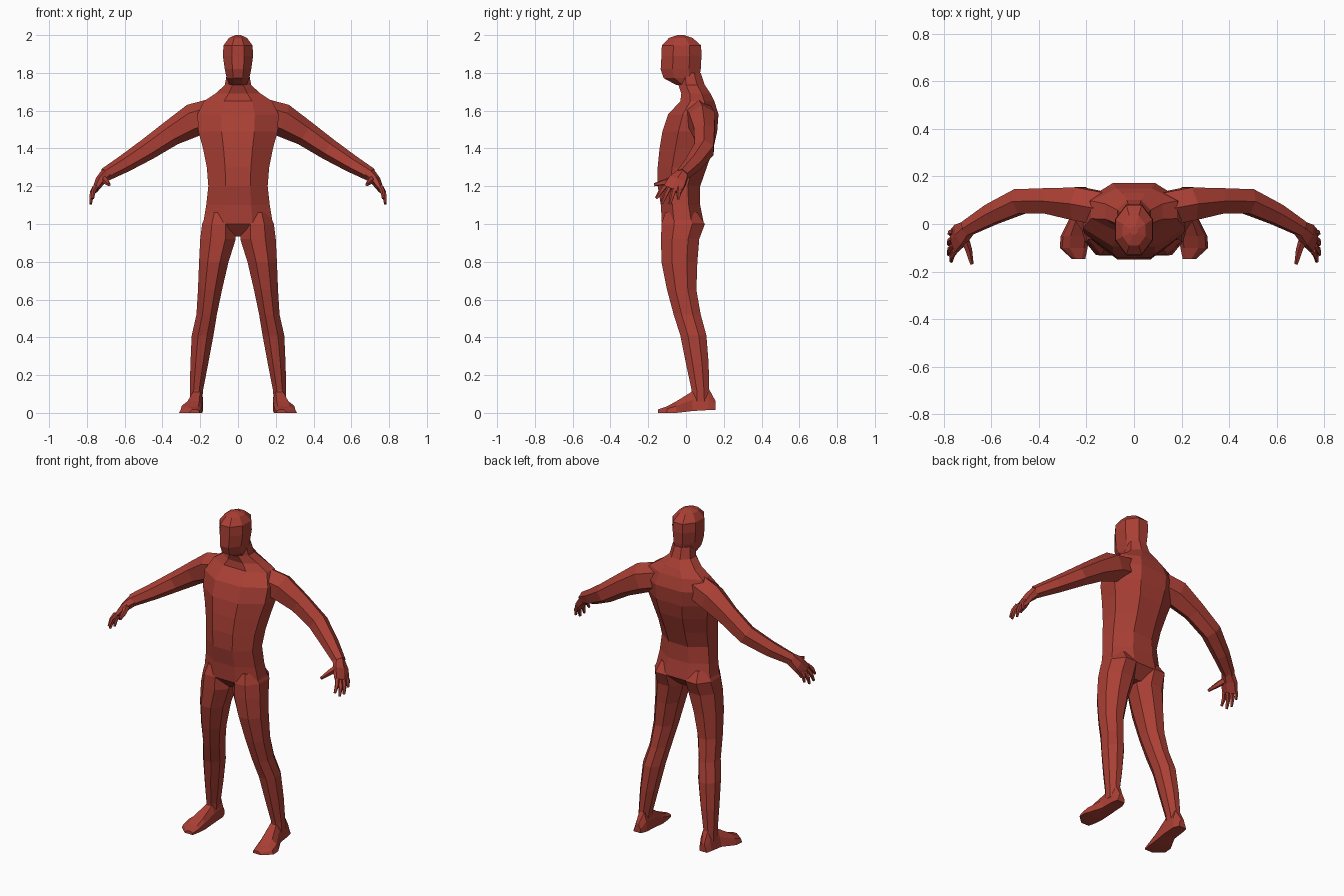
import bpy, bmesh, math
from mathutils import Vector

skin = bpy.data.materials.new("red_clay")
skin.diffuse_color = (0.40, 0.05, 0.035, 1)


def loft(name, rings, mirror=False):
    """Skin a closed surface over a list of point rings."""
    bm = bmesh.new()
    vs = [[bm.verts.new(p) for p in r] for r in rings]
    n = len(vs[0])
    for a, b in zip(vs, vs[1:]):
        for i in range(n):
            j = (i + 1) % n
            bm.faces.new((a[i], a[j], b[j], b[i]))
    bm.faces.new(vs[0])
    bm.faces.new(vs[-1])
    bmesh.ops.recalc_face_normals(bm, faces=bm.faces)
    me = bpy.data.meshes.new(name)
    bm.to_mesh(me)
    bm.free()
    me.materials.append(skin)
    ob = bpy.data.objects.new(name, me)
    bpy.context.collection.objects.link(ob)
    if mirror:
        ob.modifiers.new("Mirror", 'MIRROR')
    return ob


def slab(z, x0, x1, y0, y1, n=8):
    """Level ring whose flats touch the given limits."""
    k = 1 / math.cos(math.pi / n)
    cx, cy, rx, ry = (x0 + x1) / 2, (y0 + y1) / 2, (x1 - x0) / 2, (y1 - y0) / 2
    return [(cx + rx * k * math.cos(t), cy + ry * k * math.sin(t), z)
            for t in ((i + 0.5) * 2 * math.pi / n for i in range(n))]


def limb(name, path, side=(0, 1, 0), n=6):
    """Tube along (point, width radius, depth radius), mirrored."""
    pts = [Vector(p[0]) for p in path]
    rings = []
    for i, (_, ru, rv) in enumerate(path):
        t = (pts[min(i + 1, len(pts) - 1)] - pts[max(i - 1, 0)]).normalized()
        u = Vector(side)
        u = (u - t * u.dot(t)).normalized()
        v = t.cross(u)
        rings.append([pts[i] + u * ru * math.cos(a) + v * rv * math.sin(a)
                      for a in ((k + 0.5) * 2 * math.pi / n for k in range(n))])
    return loft(name, rings, True)


# torso and neck: height, half width, front, back
loft("torso", [slab(z, -w, w, f, b) for z, w, f, b in [
    (0.935, 0.05, -0.07, 0.03), (1.00, 0.185, -0.128, 0.095),
    (1.10, 0.168, -0.133, 0.075), (1.20, 0.157, -0.15, 0.075),
    (1.30, 0.165, -0.15, 0.11), (1.40, 0.185, -0.14, 0.145),
    (1.49, 0.21, -0.125, 0.165), (1.58, 0.215, -0.095, 0.172),
    (1.65, 0.18, -0.03, 0.15), (1.69, 0.12, -0.025, 0.13),
    (1.735, 0.07, -0.04, 0.10), (1.80, 0.058, -0.04, 0.078)]])

# head: height, half width, front, back
loft("head", [slab(z, -w, w, f, b) for z, w, f, b in [
    (1.735, 0.045, -0.05, 0.06), (1.772, 0.06, -0.118, 0.07),
    (1.82, 0.07, -0.134, 0.078), (1.89, 0.08, -0.13, 0.082),
    (1.945, 0.077, -0.128, 0.08), (1.985, 0.048, -0.09, 0.035),
    (2.00, 0.015, -0.045, -0.01)]])

# legs: height, inner, outer, front, back
loft("leg", [slab(*r) for r in [
    (1.06, 0.03, 0.165, -0.11, 0.06), (1.00, 0.015, 0.19, -0.13, 0.10),
    (0.92, 0.012, 0.20, -0.132, 0.07), (0.80, 0.05, 0.206, -0.13, 0.06),
    (0.65, 0.085, 0.212, -0.10, 0.055), (0.52, 0.112, 0.22, -0.065, 0.078),
    (0.41, 0.13, 0.245, -0.03, 0.108), (0.26, 0.158, 0.252, 0.0, 0.12),
    (0.12, 0.185, 0.255, 0.03, 0.122), (0.06, 0.19, 0.255, 0.03, 0.125)]], True)

# feet: y, inner, outer, bottom, top
loft("foot", [[(x0, y, z0), (x1, y, z0), (x1 - 0.01, y, z1 * 0.6),
               (x1 * 0.65 + x0 * 0.35, y, z1), (x0 + 0.015, y, z1), (x0, y, z1 * 0.6)]
              for y, x0, x1, z0, z1 in [
    (0.155, 0.20, 0.25, 0.015, 0.065), (0.12, 0.185, 0.258, 0.015, 0.13),
    (0.035, 0.185, 0.265, 0.01, 0.115), (-0.05, 0.19, 0.308, 0.0, 0.062),
    (-0.10, 0.195, 0.312, 0.0, 0.035), (-0.148, 0.205, 0.26, 0.0, 0.018)]], True)

# arms from the shoulder to the wrist
limb("arm", [((0.11, 0.06, 1.585), 0.08, 0.085), ((0.235, 0.085, 1.55), 0.08, 0.088),
             ((0.355, 0.097, 1.48), 0.062, 0.068), ((0.48, 0.095, 1.395), 0.06, 0.058),
             ((0.60, 0.04, 1.32), 0.05, 0.047), ((0.705, -0.02, 1.26), 0.036, 0.036)])

# hands
limb("palm", [((0.695, -0.015, 1.265), 0.034, 0.034), ((0.73, -0.045, 1.228), 0.055, 0.027),
              ((0.757, -0.073, 1.18), 0.058, 0.016)])
fingers = {"index_finger": ((0.752, -0.112, 1.20), (0.768, -0.157, 1.135)),
           "middle_finger": ((0.758, -0.09, 1.19), (0.78, -0.128, 1.108)),
           "ring_finger": ((0.76, -0.062, 1.185), (0.78, -0.085, 1.105)),
           "little_finger": ((0.757, -0.035, 1.195), (0.777, -0.04, 1.13))}
for name, (a, b) in fingers.items():
    a, b = Vector(a), Vector(b)
    mid = a.lerp(b, 0.5) + Vector((0.006, 0, 0.004))
    limb(name, [(a, 0.014, 0.014), (mid, 0.013, 0.012), (b, 0.008, 0.007)], n=5)
limb("thumb", [((0.715, -0.055, 1.24), 0.02, 0.022), ((0.695, -0.11, 1.222), 0.015, 0.017),
               ((0.682, -0.168, 1.208), 0.008, 0.009)], side=(1, 0, 0), n=5)
